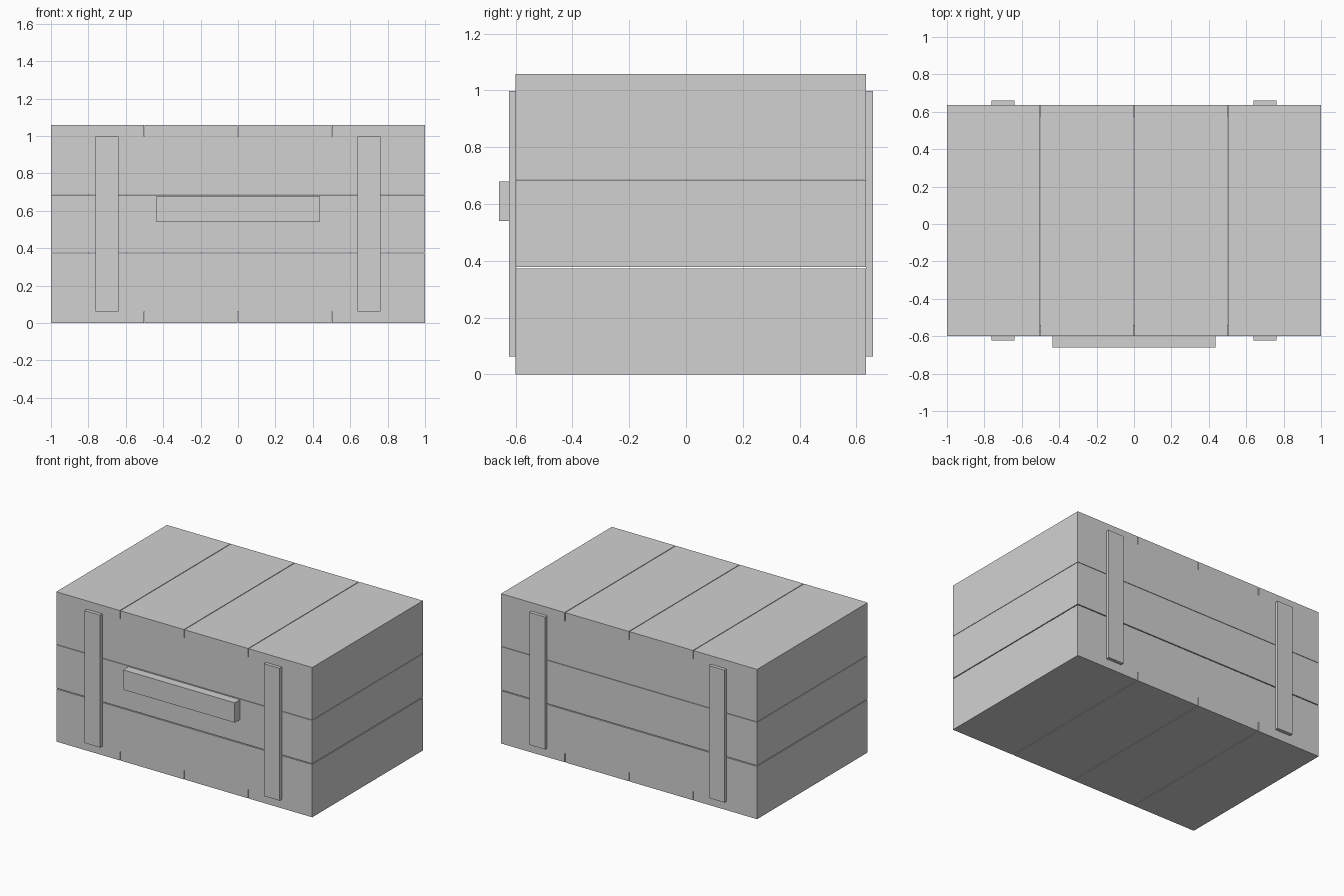
import bpy
import bmesh

if "Cube" in bpy.data.objects:
    bpy.data.objects.remove(bpy.data.objects["Cube"])

# Single plain grey
grey = bpy.data.materials.new("plain grey")
grey.diffuse_color = (0.64, 0.64, 0.64, 1)
grey.use_nodes = True
grey.node_tree.nodes["Principled BSDF"].inputs["Base Color"].default_value = grey.diffuse_color

Y0, Y1 = -0.60, 0.635          # crate body depth
FLOOR, LID, TOP = 0.063, 0.998, 1.058
WALL, GAP = 0.06, 0.005


def finish(name, bm):
    bmesh.ops.recalc_face_normals(bm, faces=bm.faces)
    me = bpy.data.meshes.new(name)
    bm.to_mesh(me)
    bm.free()
    me.materials.append(grey)
    ob = bpy.data.objects.new(name, me)
    bpy.context.collection.objects.link(ob)
    return ob


def box(name, x0, x1, y0, y1, z0, z1):
    bm = bmesh.new()
    bmesh.ops.create_cube(bm, size=1)
    for v in bm.verts:
        v.co.x = x1 if v.co.x > 0 else x0
        v.co.y = y1 if v.co.y > 0 else y0
        v.co.z = z1 if v.co.z > 0 else z0
    return finish(name, bm)


def wall_ring(name, z0, z1):
    """One hollow course of wall planks, mitred at the corners."""
    bm = bmesh.new()

    def loop(inset, z):
        x, a, b = 1 - inset, Y0 + inset, Y1 - inset
        return [bm.verts.new((px, py, z))
                for px, py in ((-x, a), (x, a), (x, b), (-x, b))]

    loops = [loop(0, z0), loop(0, z1), loop(WALL, z1), loop(WALL, z0)]
    for k in range(4):
        p, q = loops[k], loops[(k + 1) % 4]
        for i in range(4):
            j = (i + 1) % 4
            bm.faces.new((p[i], p[j], q[j], q[i]))
    return finish(name, bm)


# Floor and lid planks
pitch = (2 + GAP) / 4
for i in range(4):
    x = -1 + i * pitch
    box(f"floor_plank_{i + 1}", x, x + pitch - GAP, Y0, Y1, 0, FLOOR)
    box(f"lid_plank_{i + 1}", x, x + pitch - GAP, Y0, Y1, LID, TOP)

# Three courses of wall planks
for i, (z0, z1) in enumerate(((FLOOR, 0.372), (0.378, 0.684), (0.687, LID))):
    wall_ring(f"wall_course_{i + 1}", z0, z1)

# Upright battens on front and back
for side, s in (("left", -1), ("right", 1)):
    xa, xb = sorted((s * 0.64, s * 0.763))
    box(f"front_batten_{side}", xa, xb, Y0 - 0.024, Y0, FLOOR, LID)
    box(f"back_batten_{side}", xa, xb, Y1, Y1 + 0.024, FLOOR, LID)

# Front handle bar
box("front_handle", -0.436, 0.436, -0.659, Y0, 0.54, 0.68)
